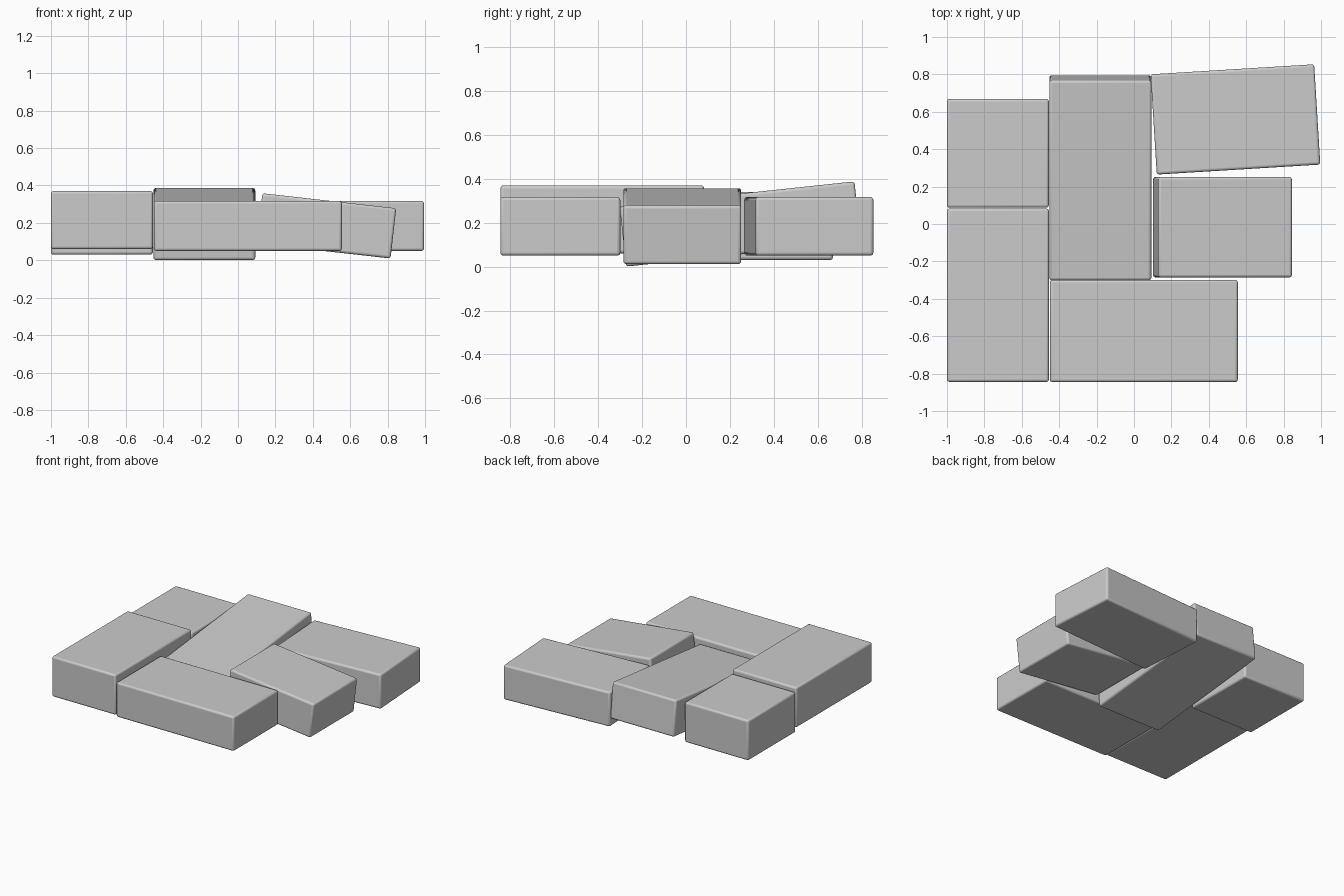
import bpy
from math import radians

if "Cube" in bpy.data.objects:
    bpy.data.objects.remove(bpy.data.objects["Cube"])


def brick(name, center, size, rot=(0, 0, 0)):
    """Rounded-edge paving brick, rotation in degrees."""
    bpy.ops.mesh.primitive_cube_add(size=1, location=center)
    ob = bpy.context.object
    ob.name = name
    ob.scale = size
    bpy.ops.object.transform_apply(location=False, rotation=False, scale=True)
    ob.rotation_euler = [radians(a) for a in rot]
    bev = ob.modifiers.new("rounded_edges", 'BEVEL')
    bev.width = 0.014
    bev.segments = 3
    bev.limit_method = 'ANGLE'
    bpy.ops.object.shade_smooth_by_angle(angle=radians(40))
    return ob


# left column: two level bricks at slightly different heights
brick("left_front_brick", (-0.7275, -0.381, 0.215), (0.545, 0.927, 0.31))
brick("left_back_brick", (-0.7275, 0.378, 0.185), (0.545, 0.582, 0.31))

# level front brick
brick("front_brick", (0.0525, -0.572, 0.1835), (1.005, 0.546, 0.267))

# long middle brick, raised at the back
brick("middle_brick", (-0.18, 0.247, 0.194), (0.545, 1.075, 0.275), (6.1, 0, 0))

# right brick, sunk at its outer end
brick("right_brick", (0.473, -0.017, 0.184), (0.72, 0.537, 0.27), (0, 6.4, 0))

# back right brick, twisted on the ground
brick("back_right_brick", (0.5425, 0.559, 0.1835), (0.876, 0.537, 0.267), (0, 0, 3.5))
